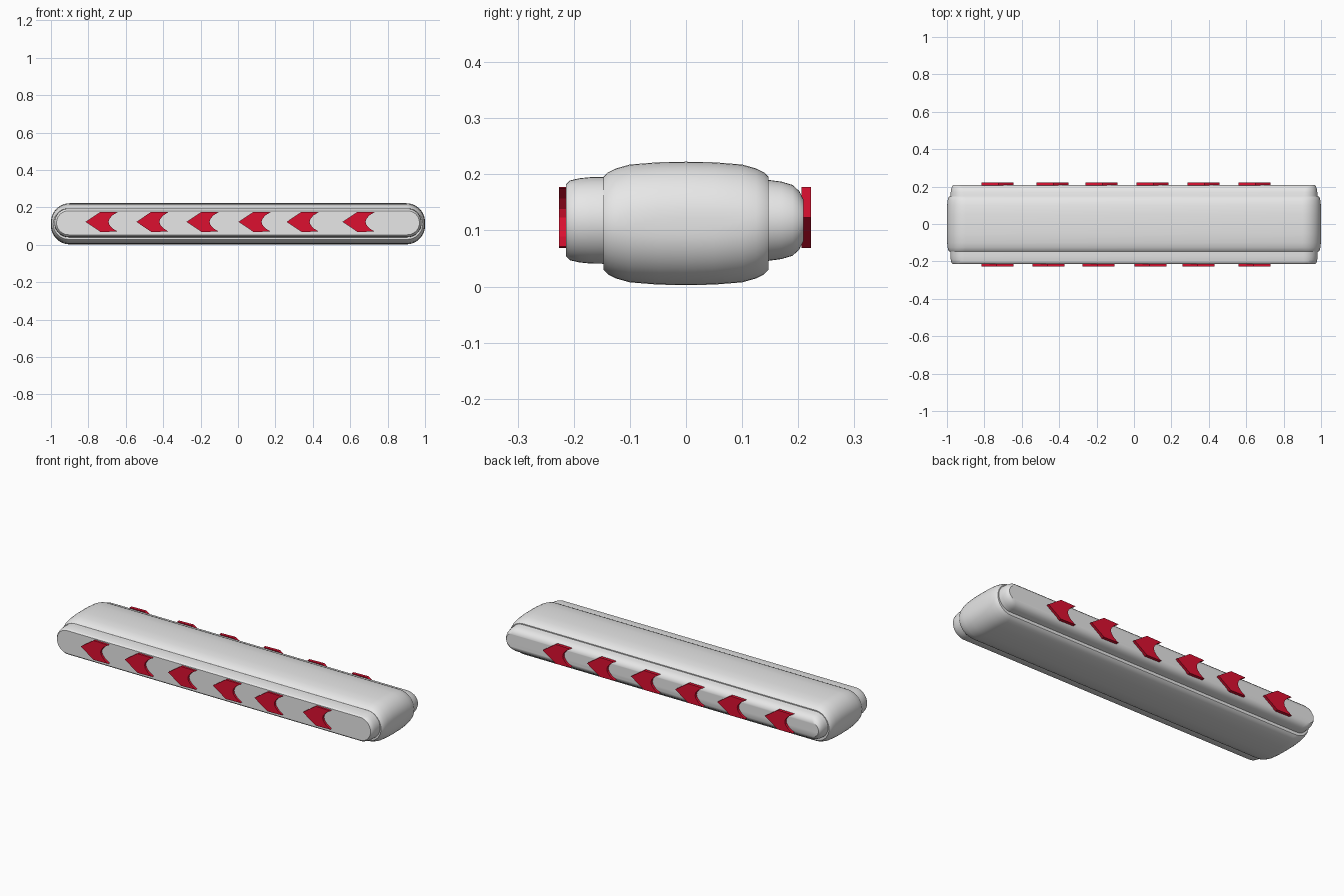
import bpy, bmesh, math

cube = bpy.data.objects.get("Cube")
if cube:
    bpy.data.objects.remove(cube, do_unlink=True)


def material(name, rgb):
    m = bpy.data.materials.new(name)
    m.use_nodes = True
    colour = (*rgb, 1)
    m.diffuse_color = colour
    m.node_tree.nodes["Principled BSDF"].inputs["Base Color"].default_value = colour
    return m


GREY = material("light_grey", (0.8, 0.8, 0.8))
RED = material("crimson", (0.72, 0.005, 0.03))


def finish(name, bm, mat, smooth):
    bmesh.ops.recalc_face_normals(bm, faces=bm.faces)
    mesh = bpy.data.meshes.new(name)
    bm.to_mesh(mesh)
    bm.free()
    mesh.materials.append(mat)
    obj = bpy.data.objects.new(name, mesh)
    bpy.context.collection.objects.link(obj)
    if smooth:
        bpy.ops.object.select_all(action="DESELECT")
        obj.select_set(True)
        bpy.context.view_layer.objects.active = obj
        bpy.ops.object.shade_smooth_by_angle(angle=math.radians(30))
    return obj


def rounded_outline(hx, hz, radius, steps=10):
    """Rounded rectangle in x and z, around the origin."""
    r = min(radius, hz)
    points = []
    for quarter, (sx, sz) in enumerate([(1, 1), (-1, 1), (-1, -1), (1, -1)]):
        for i in range(steps + 1):
            a = math.pi / 2 * (quarter + i / steps)
            points.append((sx * (hx - r) + r * math.cos(a),
                           sz * (hz - r) + r * math.sin(a)))
    return points


def loft(name, rings, centre_z, radius):
    """Skin rounded outlines given as (y, half width, half height)."""
    bm = bmesh.new()
    loops = [[bm.verts.new((x, y, z + centre_z)) for x, z in rounded_outline(hx, hz, radius)]
             for y, hx, hz in rings]
    for a, b in zip(loops, loops[1:]):
        for i in range(len(a)):
            j = (i + 1) % len(a)
            bm.faces.new((a[i], a[j], b[j], b[i]))
    bm.faces.new(loops[0])
    bm.faces.new(loops[-1])
    bmesh.ops.remove_doubles(bm, verts=bm.verts, dist=0.00005)
    return finish(name, bm, GREY, True)


# Bulging central body, symmetric front to back
half = [(0, 1, 0.11), (0.05, 1, 0.109), (0.1, 0.999, 0.105), (0.125, 0.997, 0.098),
        (0.139, 0.993, 0.091), (0.147, 0.988, 0.083)]
loft("main_body", [(-y, w, h) for y, w, h in half[:0:-1]] + half, 0.1125, 0.1)

# Narrower caps on the two long sides
loft("front_cap", [(-0.14, 0.982, 0.0775), (-0.17, 0.982, 0.077), (-0.19, 0.98, 0.075),
                   (-0.207, 0.976, 0.071), (-0.214, 0.97, 0.064)], 0.118, 0.078)
loft("back_cap", [(0.14, 0.982, 0.073), (0.17, 0.98, 0.069), (0.19, 0.977, 0.063),
                  (0.202, 0.972, 0.052), (0.209, 0.966, 0.038)], 0.118, 0.073)


def arrow(name, x, direction, y_in, y_out):
    """Raised arrowhead with a curved notch; x is the tip."""
    upper = [(0, 0), (0.08, 0.054), (0.171, 0.052), (0.143, 0.034), (0.127, 0.015)]
    outline = upper + [(0.123, 0)] + [(u, -v) for u, v in upper[:0:-1]]
    bm = bmesh.new()
    face = bm.faces.new([bm.verts.new((x + direction * u, y_in, 0.123 + v)) for u, v in outline])
    moved = bmesh.ops.extrude_face_region(bm, geom=[face], use_keep_orig=True)["geom"]
    bmesh.ops.translate(bm, vec=(0, y_out - y_in, 0),
                        verts=[v for v in moved if isinstance(v, bmesh.types.BMVert)])
    finish(name, bm, RED, False)


# Arrow rows, each pointing to the viewer's left of its own side
for n, x in enumerate([-0.815, -0.543, -0.275, 0.003, 0.26, 0.559], 1):
    arrow(f"front_arrow_{n}", x, 1, -0.212, -0.226)
for n, x in enumerate([-0.644, -0.35, -0.089, 0.184, 0.457, 0.73], 1):
    arrow(f"back_arrow_{n}", x, -1, 0.206, 0.223)
